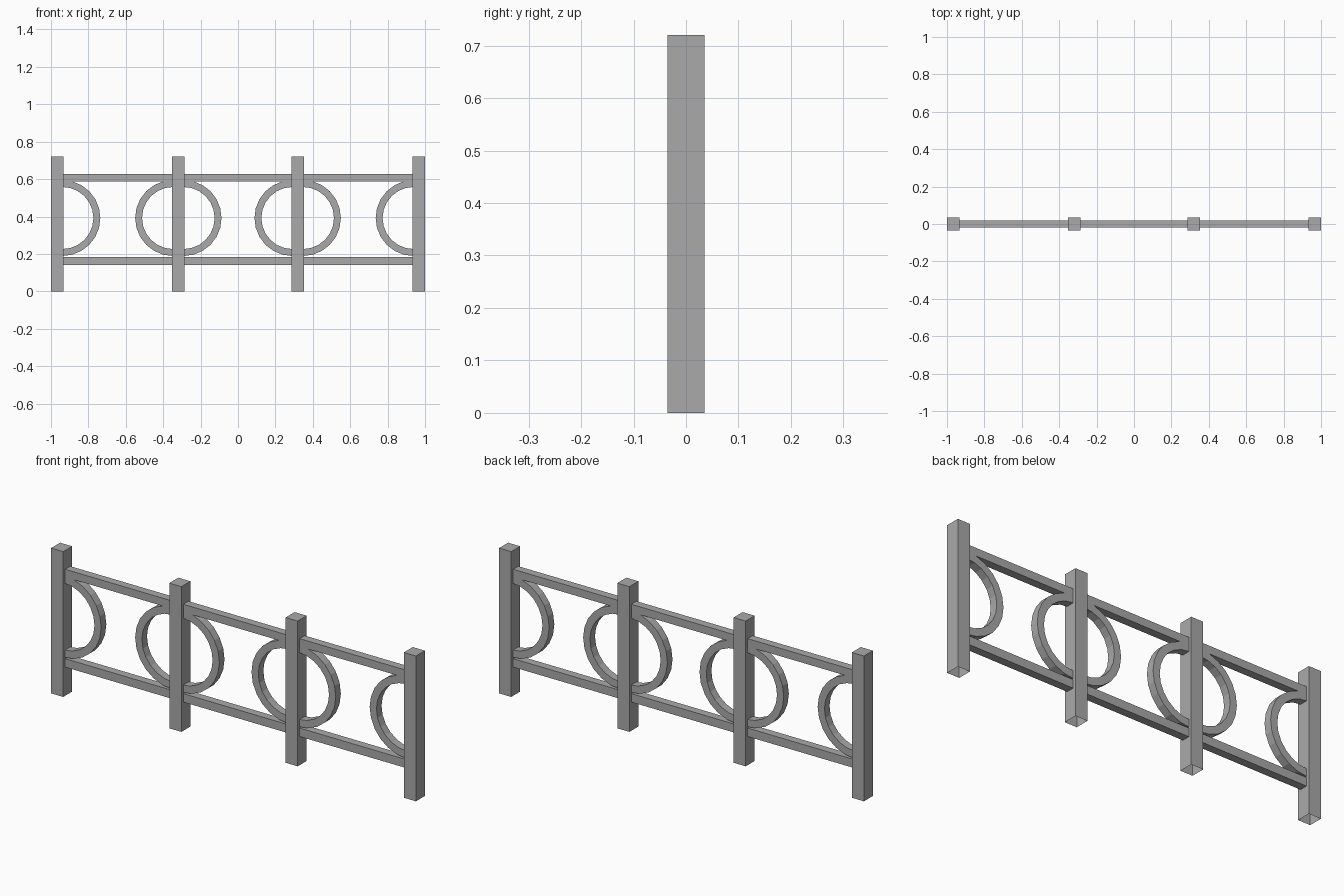
import bpy, bmesh, math
from mathutils import Matrix

cube = bpy.data.objects.get("Cube")
if cube:
    bpy.data.objects.remove(cube, do_unlink=True)

grey = bpy.data.materials.new("grey_metal")
grey.use_nodes = True
colour = (0.4, 0.4, 0.4, 1)
grey.diffuse_color = colour
grey.node_tree.nodes["Principled BSDF"].inputs["Base Color"].default_value = colour

POST_W, POST_D, POST_H = 0.066, 0.07, 0.72
RAIL_D = 0.04
POSTS = (-0.967, -0.319, 0.319, 0.967)


def finish(name, bm):
    bmesh.ops.recalc_face_normals(bm, faces=bm.faces[:])
    mesh = bpy.data.meshes.new(name)
    bm.to_mesh(mesh)
    bm.free()
    mesh.materials.append(grey)
    obj = bpy.data.objects.new(name, mesh)
    bpy.context.collection.objects.link(obj)
    return obj


def box(name, centre, size, open_bottom=False):
    bm = bmesh.new()
    bmesh.ops.create_cube(bm, size=1, matrix=Matrix.Translation(centre) @ Matrix.Diagonal((*size, 1)))
    obj_faces = [f for f in bm.faces if f.normal.z < -0.9]
    if open_bottom:
        bmesh.ops.delete(bm, geom=obj_faces, context='FACES_ONLY')
    return finish(name, bm)


def half_ring(name, x, side, z=0.392, outer=0.203, inner=0.166, steps=12):
    # Flat arch profile, extruded through the thickness of the rails
    bm = bmesh.new()
    pairs = []
    for i in range(steps + 1):
        a = math.pi * (i / steps - 0.5)
        pairs.append([bm.verts.new((x + side * r * math.cos(a), -RAIL_D / 2, z + r * math.sin(a)))
                      for r in (inner, outer)])
    for (a, b), (c, d) in zip(pairs, pairs[1:]):
        bm.faces.new((a, b, d, c))
    made = bmesh.ops.extrude_face_region(bm, geom=bm.faces[:], use_keep_orig=True)
    verts = [v for v in made["geom"] if isinstance(v, bmesh.types.BMVert)]
    bmesh.ops.translate(bm, verts=verts, vec=(0, RAIL_D, 0))
    return finish(name, bm)


# Posts, each with a half ring on every inward side
for n, x in enumerate(POSTS, 1):
    box(f"post_{n}", (x, 0, POST_H / 2), (POST_W, POST_D, POST_H), open_bottom=True)
    for side, label in ((-1, "right"), (1, "left")):
        if abs(x + side * 0.1) < 1:
            half_ring(f"half_ring_{n}_{label}", x + side * 0.028, side)

# Rails between neighbouring posts
for n, (a, b) in enumerate(zip(POSTS, POSTS[1:]), 1):
    length = b - a - POST_W
    for label, low, high in (("top", 0.588, 0.627), ("bottom", 0.142, 0.184)):
        box(f"{label}_rail_{n}", ((a + b) / 2, 0, (low + high) / 2), (length, RAIL_D, high - low))
